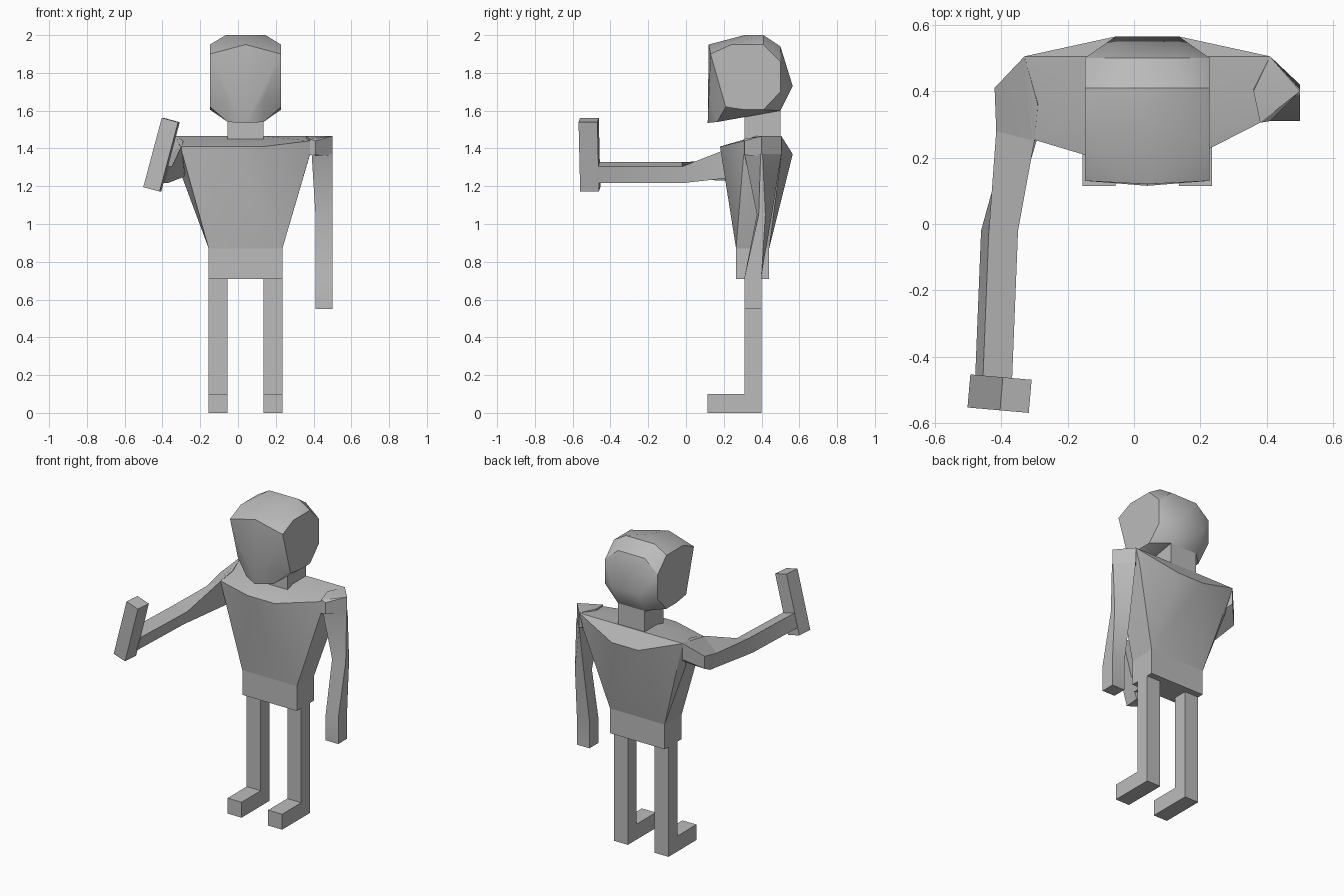
import bpy, bmesh, math
from mathutils import Matrix, Vector

if "Cube" in bpy.data.objects:
    bpy.data.objects.remove(bpy.data.objects["Cube"])

CX = 0.04  # body's middle line
GREY = (0.5, 0.5, 0.5, 1)
mat = bpy.data.materials.new("plain grey")
mat.use_nodes = True
mat.diffuse_color = GREY
mat.node_tree.nodes["Principled BSDF"].inputs["Base Color"].default_value = GREY


def finish(name, bm, smooth=True):
    bmesh.ops.recalc_face_normals(bm, faces=bm.faces)
    mesh = bpy.data.meshes.new(name)
    bm.to_mesh(mesh)
    bm.free()
    mesh.materials.append(mat)
    ob = bpy.data.objects.new(name, mesh)
    bpy.context.collection.objects.link(ob)
    if smooth:
        bpy.ops.object.select_all(action="DESELECT")
        ob.select_set(True)
        bpy.context.view_layer.objects.active = ob
        bpy.ops.object.shade_smooth_by_angle(angle=math.radians(30))
    return ob


def box(name, lo, hi):
    lo, hi = Vector(lo), Vector(hi)
    bm = bmesh.new()
    m = Matrix.Translation((lo + hi) / 2) @ Matrix.Diagonal((*(hi - lo), 1))
    bmesh.ops.create_cube(bm, size=1, matrix=m)
    return finish(name, bm, False)


def hull(name, points):
    bm = bmesh.new()
    for p in points:
        bm.verts.new(p)
    out = bmesh.ops.convex_hull(bm, input=bm.verts)
    loose = [v for v in out["geom_interior"] if isinstance(v, bmesh.types.BMVert)]
    bmesh.ops.delete(bm, geom=loose, context="VERTS")
    bmesh.ops.dissolve_limit(bm, angle_limit=0.03, verts=bm.verts, edges=bm.edges)
    return finish(name, bm)


def loft(name, rings):
    bm = bmesh.new()
    vs = [[bm.verts.new(p) for p in r] for r in rings]
    n = len(vs[0])
    for a, b in zip(vs, vs[1:]):
        for i in range(n):
            j = (i + 1) % n
            bm.faces.new((a[i], a[j], b[j], b[i]))
    bm.faces.new(vs[0])
    bm.faces.new(vs[-1])
    return finish(name, bm)


def both(points):
    """Points given as offset from the middle line, on both sides."""
    return [(CX + s * x, y, z) for x, y, z in points for s in (-1, 1)]


# Legs with feet: an L-shaped side profile extruded sideways
leg_profile = [(.40, 0), (.40, .71), (.31, .71), (.31, .10), (.115, .10), (.115, 0)]
for name, x in (("right_leg", -.155), ("left_leg", .135)):
    loft(name, [[(x + w, y, z) for y, z in leg_profile] for w in (0, .1)])

# Waist, chest and neck
box("waist", (-.155, .265, .71), (.235, .44, .87))
hull("chest", both([(.195, .265, .87), (.195, .44, .87),
                    (.095, .18, 1.41), (.095, .565, 1.37),
                    (.095, .37, 1.465)]) +
     [(-.305, .255, 1.41), (-.33, .505, 1.465), (-.315, .45, 1.30),
      (.38, .305, 1.365), (.38, .305, 1.44), (.38, .505, 1.365),
      (.41, .505, 1.465)])
box("neck", (-.055, .31, 1.45), (.135, .50, 1.62))

# Left shoulder and hanging arm
hull("left_shoulder", [(.38, .305, 1.365), (.38, .305, 1.45), (.36, .45, 1.37),
                       (.41, .505, 1.465), (.41, .505, 1.37), (.36, .4, 1.465),
                       (.41, .31, 1.365), (.41, .31, 1.44),
                       (.50, .40, 1.465), (.50, .40, 1.36)])
loft("left_arm", [
    [(.41, .31, .55), (.50, .31, .55), (.50, .40, .55), (.41, .40, .55)],
    [(.41, .31, .72), (.50, .31, .72), (.50, .40, .73), (.41, .40, .73)],
    [(.41, .375, 1.05), (.50, .385, 1.05), (.50, .42, 1.05), (.41, .455, 1.05)],
    [(.39, .31, 1.37), (.50, .395, 1.37), (.50, .405, 1.37), (.41, .505, 1.37)]])

# Right shoulder
hull("right_shoulder", [(-.33, .505, 1.465), (-.33, .505, 1.36), (-.29, .36, 1.44),
                        (-.42, .41, 1.37), (-.42, .41, 1.29), (-.415, .28, 1.34),
                        (-.30, .25, 1.41), (-.285, .28, 1.25), (-.375, .29, 1.225),
                        (-.27, .42, 1.30)])


# Right forearm: a tilted square section reaching forward
def tilted(x, y, z, half=.0455):
    m = Matrix.Rotation(math.radians(15), 4, "Y")
    return [Vector((x, y, z)) + m @ Vector((a * half, 0, b * half))
            for a, b in ((-1, 1), (1, 1), (1, -1), (-1, -1))]


loft("right_arm", [
    [(-.415, .28, 1.34), (-.30, .25, 1.41), (-.285, .28, 1.25), (-.375, .29, 1.225)],
    tilted(-.405, -.02, 1.272),
    tilted(-.423, -.47, 1.272)])

# Right hand: a tall slanted block
bm = bmesh.new()
place = (Matrix.Translation((-.405, -.511, 1.367)) @
         Matrix.Rotation(math.radians(-5), 4, "Z") @
         Matrix.Rotation(math.radians(15), 4, "Y") @
         Matrix.Diagonal((.09, .10, .38, 1)))
bmesh.ops.create_cube(bm, size=1, matrix=place)
finish("right_hand", bm, False)

# Head: faceted skull with a pointed chin
hull("head", both([(.188, .13, 1.90), (.188, .24, 1.95), (.188, .41, 1.95),
                   (.188, .50, 1.86), (.188, .50, 1.70), (.188, .41, 1.605),
                   (.188, .31, 1.605), (.188, .21, 1.62),
                   (.095, .565, 1.73), (.095, .50, 1.94), (.105, .41, 2.0),
                   (.095, .50, 1.60), (.095, .31, 1.60),
                   (.095, .165, 1.54), (.095, .13, 1.66)]) +
     [(CX, .31, 2.0), (CX, .12, 1.95), (CX, .115, 1.535)])
